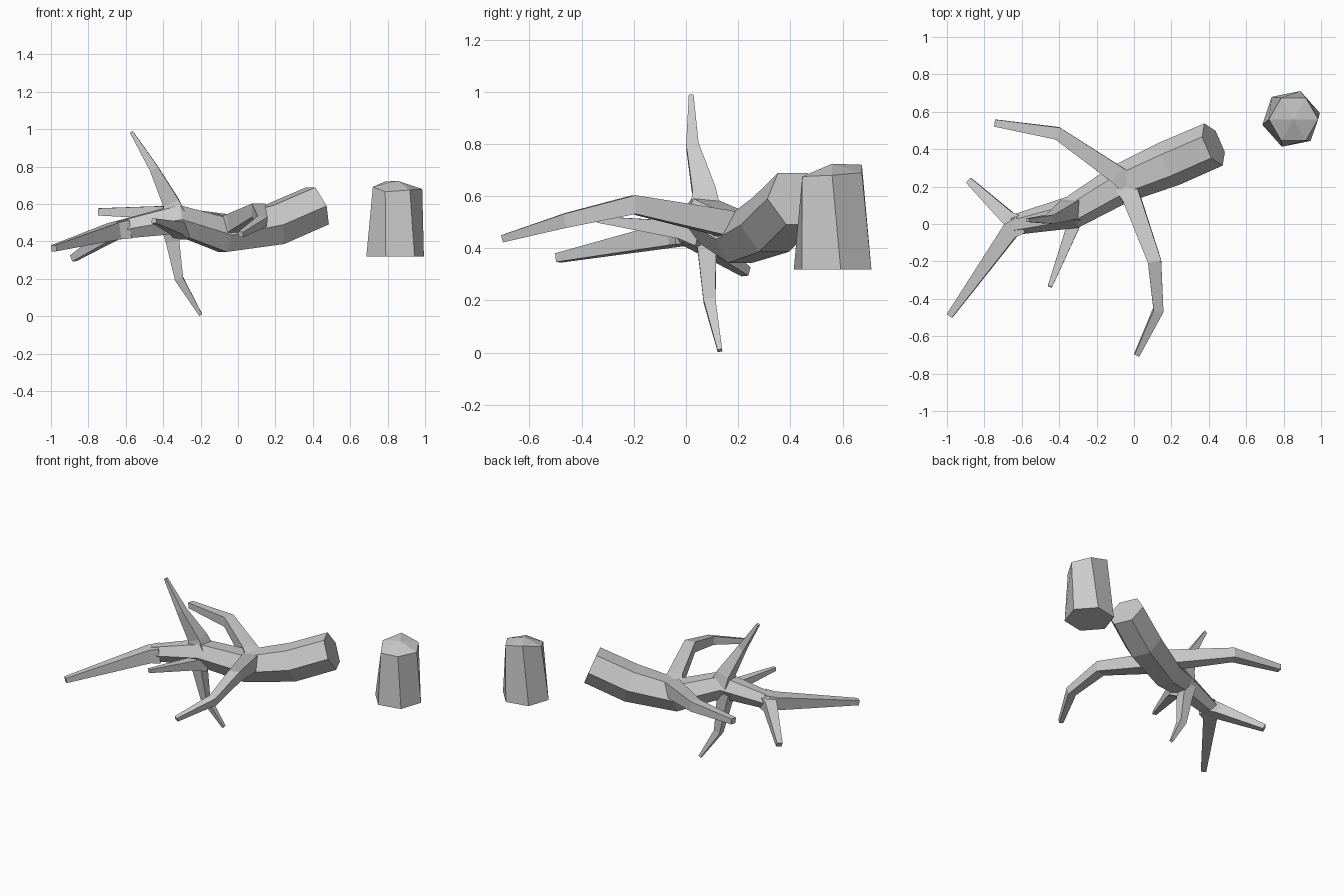
import bpy, bmesh
from math import sin, cos, tau, sqrt
from mathutils import Vector

if "Cube" in bpy.data.objects:
    bpy.data.objects.remove(bpy.data.objects["Cube"])


def make_object(name, bm):
    bmesh.ops.recalc_face_normals(bm, faces=bm.faces)
    mesh = bpy.data.meshes.new(name)
    bm.to_mesh(mesh)
    bm.free()
    obj = bpy.data.objects.new(name, mesh)
    bpy.context.collection.objects.link(obj)
    return obj


def bridge(bm, a, b):
    n = len(a)
    for i in range(n):
        bm.faces.new((a[i], a[(i + 1) % n], b[(i + 1) % n], b[i]))


def limb(name, path, sides, phase=0.0):
    """Tapered faceted tube through (x, y, z, radius) points."""
    bm = bmesh.new()
    pts = [Vector(p[:3]) for p in path]
    rings = []
    side = None
    for i, p in enumerate(path):
        t = Vector()
        if i > 0:
            t += (pts[i] - pts[i - 1]).normalized()
        if i < len(pts) - 1:
            t += (pts[i + 1] - pts[i]).normalized()
        t.normalize()
        if side is None:
            ref = Vector((0, 0, 1)) if abs(t.z) < 0.75 else Vector((0, 1, 0))
            side = ref.cross(t)
        side = (side - t * side.dot(t)).normalized()
        up = t.cross(side)
        rings.append([bm.verts.new(pts[i] + p[3] * (side * cos(phase + tau * k / sides)
                                                   + up * sin(phase + tau * k / sides)))
                      for k in range(sides)])
    for a, b in zip(rings, rings[1:]):
        bridge(bm, a, b)
    bm.faces.new(rings[0])
    bm.faces.new(rings[-1])
    return make_object(name, bm)


# Fallen trunk, from the broken butt to the fork
limb("fallen_trunk", [(0.425, 0.425, 0.59, 0.123), (0.195, 0.325, 0.49, 0.125),
                      (-0.08, 0.21, 0.435, 0.105), (-0.33, 0.062, 0.517, 0.088),
                      (-0.645, -0.005, 0.46, 0.054)], 6)

# Square-section branches, thickness given as half width
branches = {
    "fork_front": [(-0.60, 0.0, 0.465, .05), (-0.66, -0.035, 0.455, .045), (-0.985, -0.49, 0.363, .017)],
    "fork_back": [(-0.60, -0.01, 0.46, .045), (-0.67, 0.03, 0.445, .038), (-0.88, 0.23, 0.31, .018)],
    "branch_up": [(-0.33, 0.075, 0.52, .06), (-0.36, 0.07, 0.61, .045), (-0.45, 0.025, 0.79, .024),
                  (-0.57, 0.02, 0.985, .009)],
    "branch_down": [(-0.36, 0.07, 0.48, .05), (-0.35, 0.08, 0.40, .036), (-0.315, 0.09, 0.20, .023),
                    (-0.20, 0.13, 0.008, .009)],
    "branch_side": [(-0.30, 0.06, 0.45, .042), (-0.325, -0.01, 0.47, .034), (-0.45, -0.335, 0.51, .012)],
    "branch_front": [(-0.05, 0.21, 0.47, .06), (-0.01, 0.13, 0.50, .048), (0.11, -0.20, 0.567, .036),
                     (0.13, -0.46, 0.507, .027), (0.015, -0.70, 0.438, .014)],
    "branch_back": [(-0.02, 0.21, 0.47, .06), (-0.10, 0.27, 0.50, .048), (-0.41, 0.485, 0.555, .034),
                    (-0.745, 0.54, 0.558, .019)],
}
for name, path in branches.items():
    limb(name, [(x, y, z, w * sqrt(2)) for x, y, z, w in path], 4, tau / 8)

# Hexagonal stump with a tilted, slightly raised top
bm = bmesh.new()
low = [bm.verts.new((0.84 + 0.157 * cos(0.2 + tau * k / 6), 0.562 + 0.157 * sin(0.2 + tau * k / 6), 0.318))
       for k in range(6)]
heights = (0.68, 0.69, 0.72, 0.692, 0.665, 0.675)
top = [bm.verts.new((0.853 + 0.132 * cos(tau * k / 6), 0.56 + 0.132 * sin(tau * k / 6), h))
       for k, h in enumerate(heights)]
bridge(bm, low, top)
bm.faces.new(low)
tip = bm.verts.new((0.853, 0.56, 0.724))
for k in range(6):
    bm.faces.new((top[k], top[(k + 1) % 6], tip))
make_object("stump", bm)
